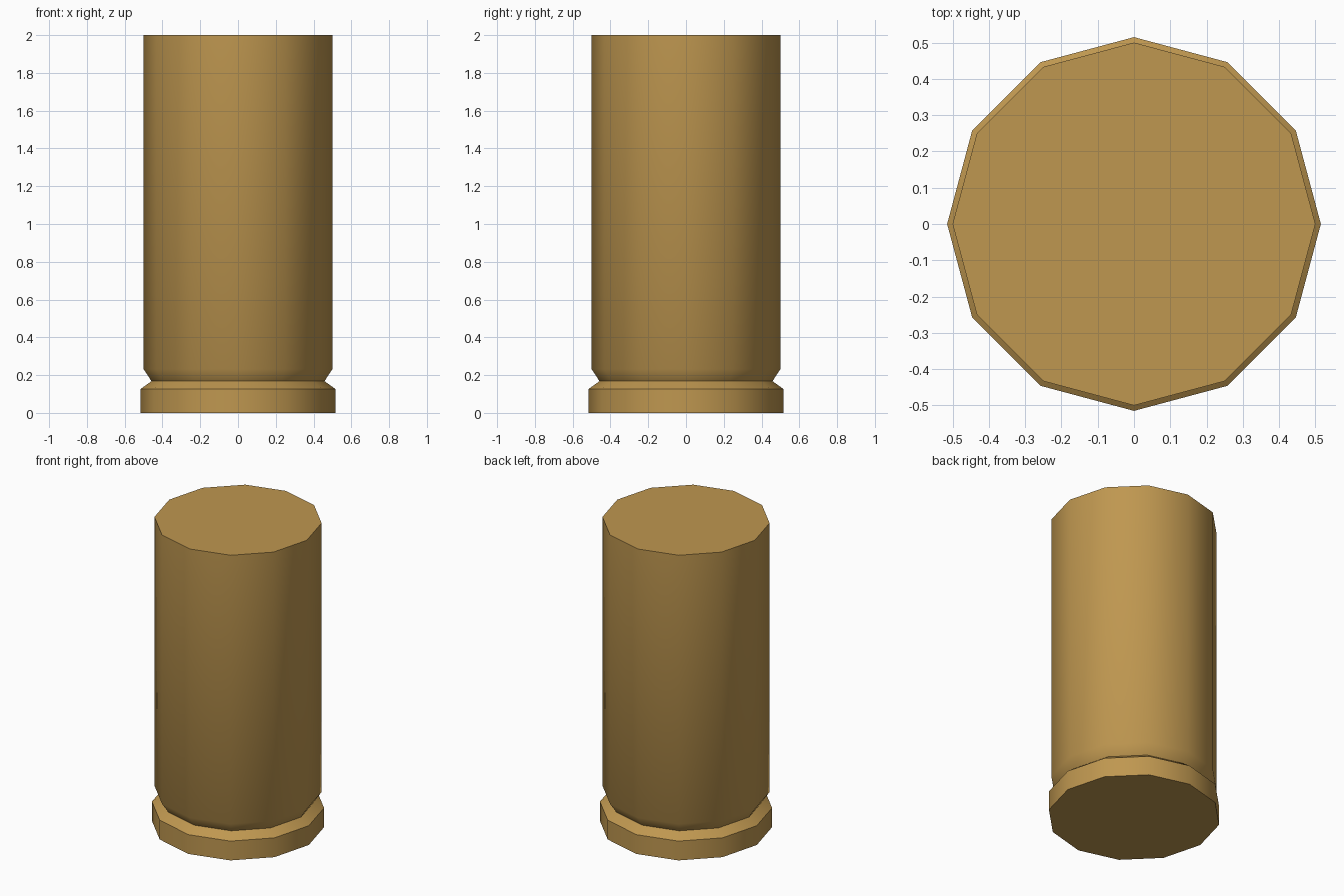
import bpy, bmesh, math

if "Cube" in bpy.data.objects:
    bpy.data.objects.remove(bpy.data.objects["Cube"])

SIDES = 12
# radius, height from the base rim up to the top
PROFILE = [(0.515, 0.0), (0.515, 0.127), (0.458, 0.168), (0.5, 0.232), (0.5, 2.0)]

brass = bpy.data.materials.new("brass")
brass.diffuse_color = (0.52, 0.31, 0.08, 1)
brass.use_nodes = True
brass.node_tree.nodes["Principled BSDF"].inputs["Base Color"].default_value = brass.diffuse_color

# Casing: stacked 12-sided rings with a rim and extractor groove
bm = bmesh.new()
rings = []
for r, z in PROFILE:
    rings.append([bm.verts.new((r * math.cos(math.tau * i / SIDES),
                                r * math.sin(math.tau * i / SIDES), z))
                  for i in range(SIDES)])
for low, high in zip(rings, rings[1:]):
    for i in range(SIDES):
        j = (i + 1) % SIDES
        bm.faces.new((low[i], low[j], high[j], high[i]))

# Flat base and top
bm.faces.new(rings[0][::-1])
bm.faces.new(rings[-1])

mesh = bpy.data.meshes.new("casing")
bm.to_mesh(mesh)
bm.free()
mesh.materials.append(brass)
casing = bpy.data.objects.new("casing", mesh)
bpy.context.collection.objects.link(casing)

# Round sides, crisp rim and groove edges
bpy.context.view_layer.objects.active = casing
casing.select_set(True)
bpy.ops.object.shade_smooth_by_angle(angle=math.radians(33))
